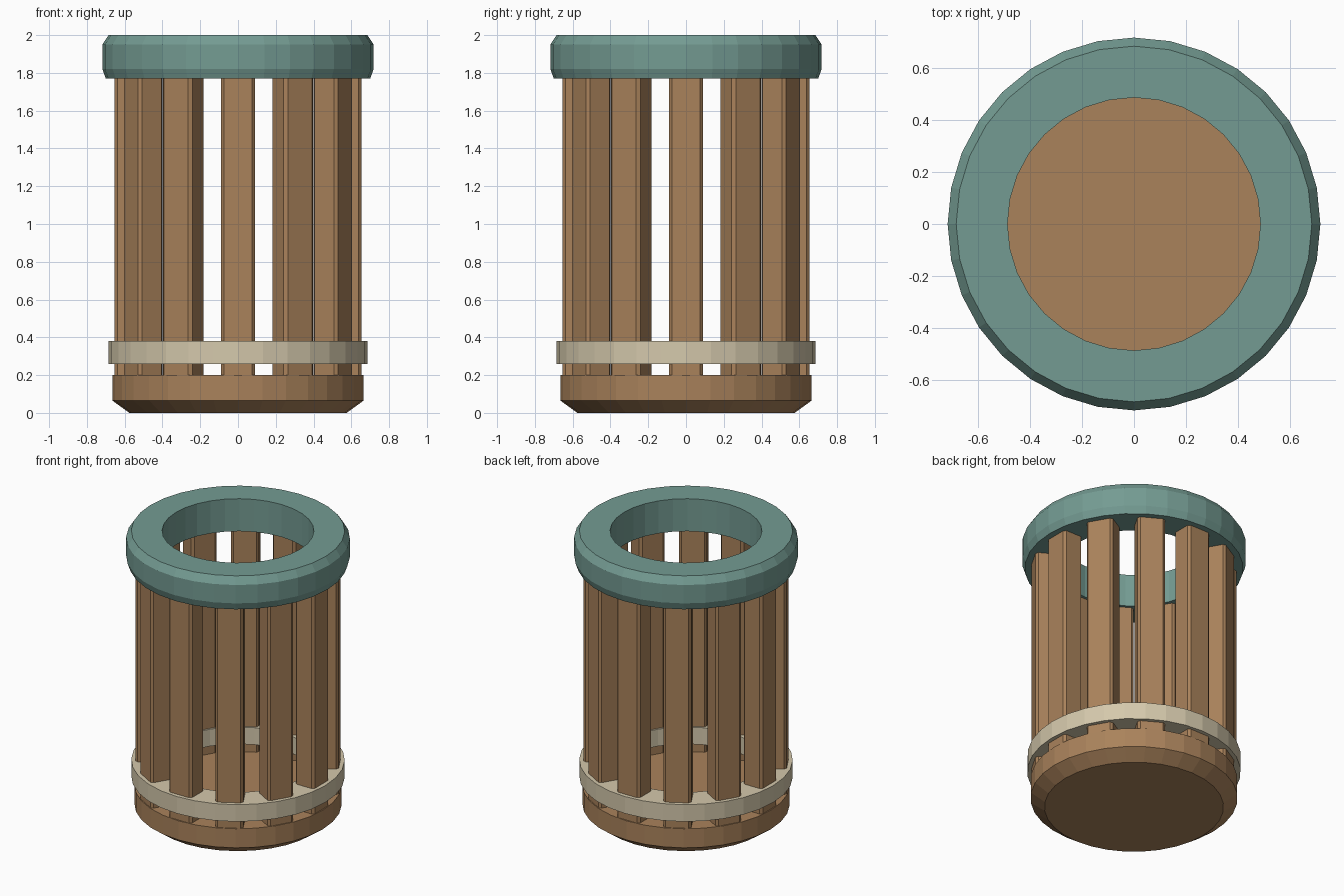
import bpy, bmesh
from math import cos, sin, pi
from mathutils import Matrix

if "Cube" in bpy.data.objects:
    bpy.data.objects.remove(bpy.data.objects["Cube"])

SIDES = 32
SLATS = 12


def material(name, rgb):
    m = bpy.data.materials.new(name)
    m.diffuse_color = (*rgb, 1)
    m.use_nodes = True
    m.node_tree.nodes["Principled BSDF"].inputs["Base Color"].default_value = m.diffuse_color
    return m


wood = material("wood", (0.40, 0.225, 0.105))
teal = material("teal_paint", (0.175, 0.33, 0.29))
cream = material("cream_band", (0.66, 0.58, 0.41))


def finish(bm, name, mat):
    bmesh.ops.recalc_face_normals(bm, faces=bm.faces)
    me = bpy.data.meshes.new(name)
    bm.to_mesh(me)
    bm.free()
    me.materials.append(mat)
    ob = bpy.data.objects.new(name, me)
    bpy.context.collection.objects.link(ob)
    return ob


def lathe(name, profile, mat, solid=False):
    """Spin (radius, z) points; closed ring section, or a solid with end caps."""
    bm = bmesh.new()
    loops = [[bm.verts.new((r * cos(2 * pi * i / SIDES), r * sin(2 * pi * i / SIDES), z))
              for i in range(SIDES)] for r, z in profile]
    pairs = list(zip(loops, loops[1:]))
    if solid:
        bm.faces.new(loops[0])
        bm.faces.new(loops[-1])
    else:
        pairs.append((loops[-1], loops[0]))
    for a, b in pairs:
        for i in range(SIDES):
            j = (i + 1) % SIDES
            bm.faces.new((a[i], a[j], b[j], b[i]))
    return finish(bm, name, mat)


# Solid base with a chamfered foot
lathe("base", [(0.575, 0), (0.665, 0.065), (0.665, 0.2)], wood, solid=True)

# Band around the slats
lathe("lower_band", [(0.495, 0.26), (0.685, 0.26), (0.685, 0.38), (0.495, 0.38)], cream)

# Thick top rim
lathe("top_rim", [(0.487, 1.77), (0.70, 1.77), (0.718, 1.82), (0.718, 1.95),
                  (0.685, 2.0), (0.487, 2.0)], teal)

# Upright slats with bevelled long edges
for k in range(SLATS):
    bm = bmesh.new()
    bmesh.ops.create_cube(bm, size=1, matrix=Matrix.Translation((0.58, 0, 1.0))
                          @ Matrix.Diagonal((0.15, 0.18, 1.68, 1)))
    upright = [e for e in bm.edges if abs(e.verts[0].co.z - e.verts[1].co.z) > 1]
    bmesh.ops.bevel(bm, geom=upright, offset=0.016, segments=1, affect='EDGES')
    bm.transform(Matrix.Rotation(2 * pi * k / SLATS, 4, 'Z'))
    finish(bm, f"slat_{k + 1}", wood)
